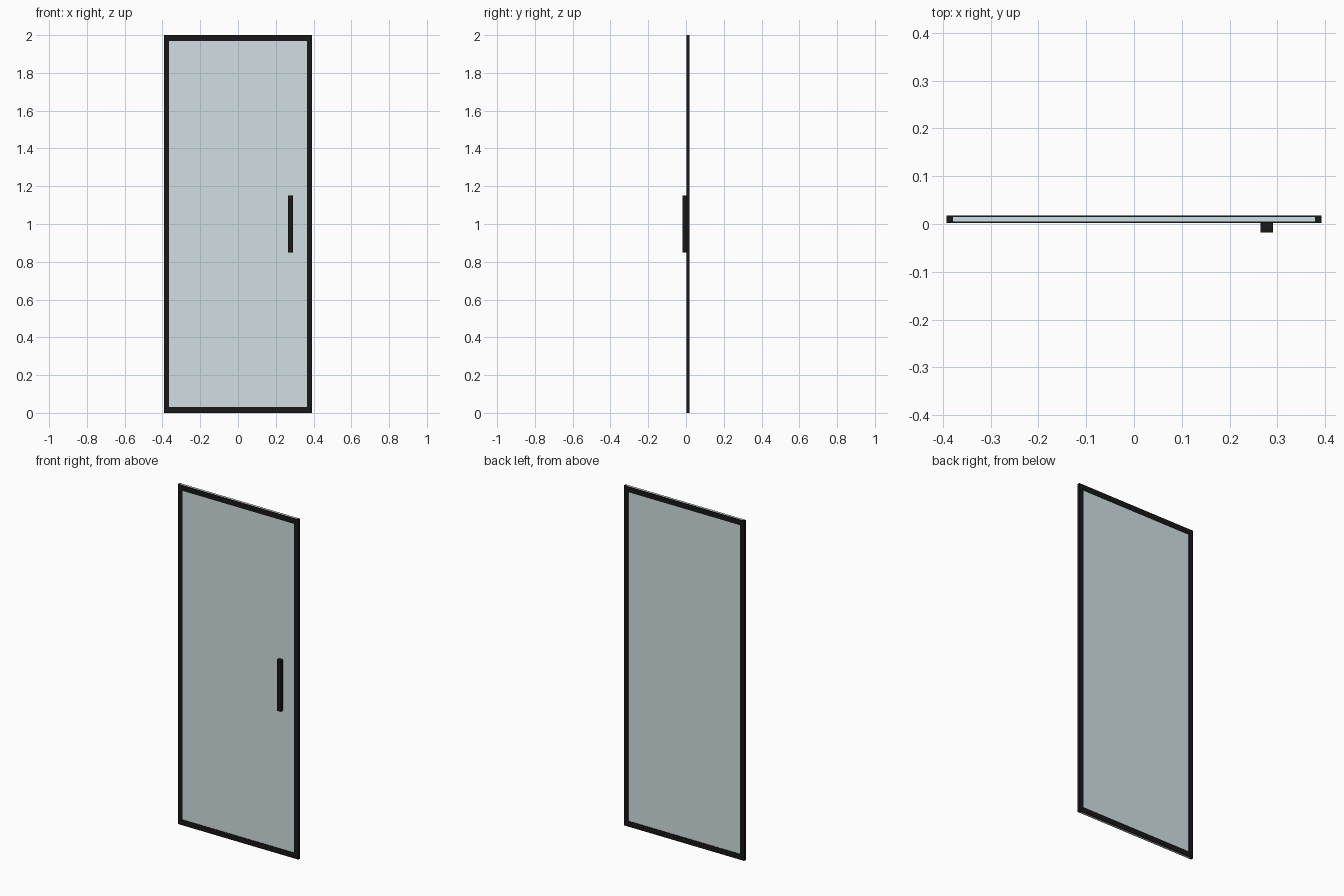
import bpy, bmesh

if "Cube" in bpy.data.objects:
    bpy.data.objects.remove(bpy.data.objects["Cube"])

W, INNER, WEB = 0.392, 0.364, 0.379   # outer half width, opening half width, glass edge
Y0, Y1, T = 0.002, 0.018, 0.003      # frame depth range and lip thickness
H, RAIL = 2.0, 0.032


def material(name, color):
    m = bpy.data.materials.new(name)
    m.diffuse_color = color
    m.use_nodes = True
    m.node_tree.nodes["Principled BSDF"].inputs["Base Color"].default_value = m.diffuse_color
    return m


black = material("black_metal", (0.009, 0.009, 0.009, 1))
tint = material("tinted_glass", (0.63, 0.74, 0.76, 0.5))


def add_object(name, bm, mat):
    bmesh.ops.recalc_face_normals(bm, faces=bm.faces)
    me = bpy.data.meshes.new(name)
    bm.to_mesh(me)
    bm.free()
    me.materials.append(mat)
    ob = bpy.data.objects.new(name, me)
    bpy.context.collection.objects.link(ob)
    return ob


def extrude_z(name, profile, z0, z1, mat):
    bm = bmesh.new()
    face = bm.faces.new([bm.verts.new((x, y, z0)) for x, y in profile])
    ext = bmesh.ops.extrude_face_region(bm, geom=[face])
    verts = [g for g in ext["geom"] if isinstance(g, bmesh.types.BMVert)]
    bmesh.ops.translate(bm, verts=verts, vec=(0, 0, z1 - z0))
    return add_object(name, bm, mat)


def box(name, x0, x1, y0, y1, z0, z1, mat):
    return extrude_z(name, [(x0, y0), (x1, y0), (x1, y1), (x0, y1)], z0, z1, mat)


# Side posts: channels that grip the glass edges
for side, s in (("left", -1), ("right", 1)):
    channel = [(W, Y0), (W, Y1), (INNER, Y1), (INNER, Y1 - T),
               (WEB, Y1 - T), (WEB, Y0 + T), (INNER, Y0 + T), (INNER, Y0)]
    extrude_z(side + "_post", [(s * x, y) for x, y in channel], 0, H, black)

# Top and bottom rails: thin strips on both faces of the glass
for level, z in (("bottom", 0), ("top", H - RAIL)):
    for face, y in (("front", Y0), ("back", Y1 - T)):
        box(f"{level}_rail_{face}", -INNER, INNER, y, y + T, z, z + RAIL, black)

# Glass pane, running the full height between the lips
box("glass_pane", -WEB, WEB, Y0 + T, Y1 - T, 0, H, tint)

# Pull handle, standing on the front of the glass
box("handle", 0.265, 0.291, -0.018, Y0 + T, 0.85, 1.15, black)
